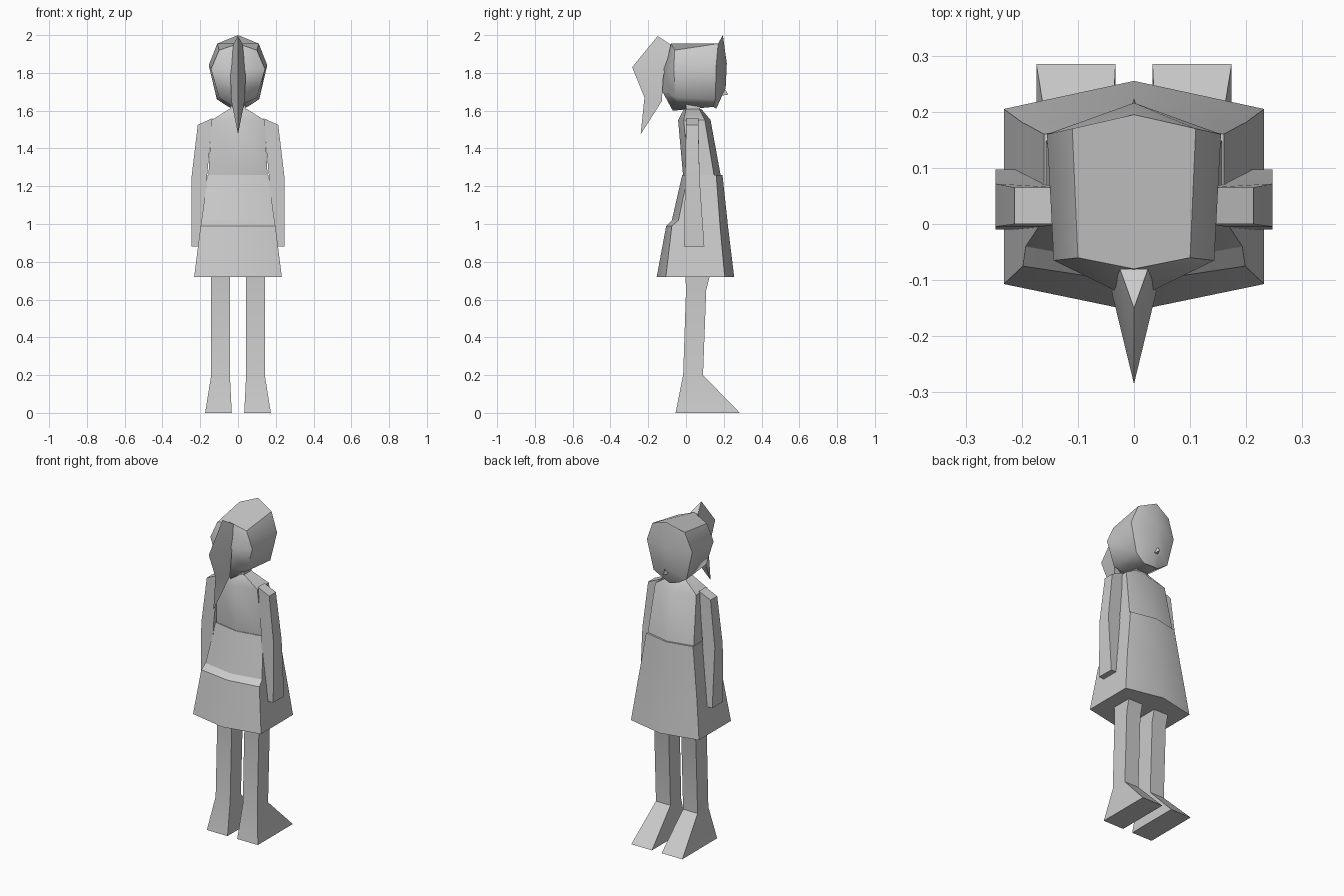
import bpy
import bmesh
import math

cube = bpy.data.objects.get("Cube")
if cube:
    bpy.data.objects.remove(cube, do_unlink=True)

# Single plain material
grey = bpy.data.materials.new("light_grey")
grey.use_nodes = True
COLOUR = (0.6, 0.6, 0.6, 1)
grey.diffuse_color = COLOUR
bsdf = grey.node_tree.nodes["Principled BSDF"]
bsdf.inputs["Base Color"].default_value = COLOUR
bsdf.inputs["Roughness"].default_value = 0.8


def loft(name, rings, angle=35):
    """Skin closed rings of equal point count and cap both ends."""
    bm = bmesh.new()
    loops = [[bm.verts.new(p) for p in ring] for ring in rings]
    n = len(loops[0])
    for low, high in zip(loops, loops[1:]):
        for i in range(n):
            j = (i + 1) % n
            bm.faces.new((low[i], low[j], high[j], high[i]))
    bm.faces.new(loops[0])
    bm.faces.new(loops[-1])
    bmesh.ops.remove_doubles(bm, verts=bm.verts, dist=0.0005)
    bmesh.ops.recalc_face_normals(bm, faces=bm.faces)
    mesh = bpy.data.meshes.new(name)
    bm.to_mesh(mesh)
    bm.free()
    obj = bpy.data.objects.new(name, mesh)
    bpy.context.collection.objects.link(obj)
    mesh.materials.append(grey)
    bpy.ops.object.select_all(action="DESELECT")
    obj.select_set(True)
    bpy.context.view_layer.objects.active = obj
    bpy.ops.object.shade_smooth_by_angle(angle=math.radians(angle))
    return obj


def whole(half):
    """Complete a half ring across x = 0."""
    return half + [(-x, y, z) for x, y, z in reversed(half) if x > 0]


def hexagon(z, w, front, front_side, back_side, back):
    """Ring with a ridge at the front and the back."""
    return whole([(0, front, z), (w, front_side, z), (w, back_side, z), (0, back, z)])


def box(z, x0, x1, y0, y1, side, drop=0):
    """Four-cornered ring, the outer edge lowered by drop."""
    return [(side * x0, y0, z), (side * x1, y0, z - drop),
            (side * x1, y1, z - drop), (side * x0, y1, z)]


# Skirt with a raised hem panel
loft("skirt", [
    hexagon(0.72, 0.232, 0.255, 0.205, -0.107, -0.155),
    hexagon(0.99, 0.198, 0.222, 0.18, -0.075, -0.105),
    hexagon(1.02, 0.193, 0.219, 0.178, -0.04, -0.075),
    hexagon(1.26, 0.16, 0.193, 0.16, 0.01, -0.02),
], 25)

# Torso and sloping shoulders
loft("torso", [
    hexagon(1.25, 0.157, 0.185, 0.15, 0.015, -0.015),
    hexagon(1.55, 0.14, 0.13, 0.10, -0.012, -0.042),
    hexagon(1.61, 0.045, 0.08, 0.07, 0, -0.01),
], 40)

loft("neck", [box(1.58, -0.04, 0.04, 0, 0.075, 1),
              box(1.67, -0.04, 0.04, 0, 0.075, 1)])

# Head, wide at the cheeks and ridged down the face
loft("head", [
    whole([(0, 0.16, 1.61), (0.05, 0.145, 1.62), (0.04, -0.04, 1.64), (0, -0.07, 1.60)]),
    whole([(0, 0.21, 1.72), (0.112, 0.155, 1.66), (0.10, -0.055, 1.67), (0, -0.13, 1.71)]),
    whole([(0, 0.216, 1.85), (0.155, 0.16, 1.84), (0.143, -0.065, 1.82), (0, -0.135, 1.82)]),
    whole([(0, 0.195, 2.0), (0.11, 0.17, 1.955), (0.10, -0.06, 1.92), (0, -0.08, 1.955)]),
], 55)

# Small nose
loft("nose", [
    [(0, 0.20, 1.725)] * 3,
    [(0, 0.224, 1.685), (0.012, 0.19, 1.68), (-0.012, 0.19, 1.68)],
])

# Ponytail, a three-sided blade ending in a point
TAIL = [(-0.15, 1.995, 0.025, -0.08, 1.95), (-0.285, 1.83, 0.04, -0.12, 1.78),
        (-0.22, 1.67, 0.035, -0.128, 1.65), (-0.24, 1.475, 0, -0.24, 1.475)]
loft("ponytail", [[(0, y, z), (w, fy, fz), (-w, fy, fz)]
                  for y, z, w, fy, fz in TAIL], 30)

# Arms, legs and feet on both sides
for label, s in (("left", 1), ("right", -1)):
    loft(label + "_arm", [
        box(0.88, 0.165, 0.247, -0.01, 0.097, s),
        box(1.24, 0.165, 0.247, -0.005, 0.072, s),
        box(1.56, 0.135, 0.213, 0, 0.065, s, 0.035),
    ], 30)
    loft(label + "_leg", [
        box(0, 0.033, 0.174, -0.055, 0.285, s),
        box(0.2, 0.043, 0.142, -0.015, 0.09, s),
        box(0.65, 0.043, 0.142, 0, 0.107, s),
        box(0.73, 0.043, 0.142, -0.003, 0.127, s),
    ], 25)
